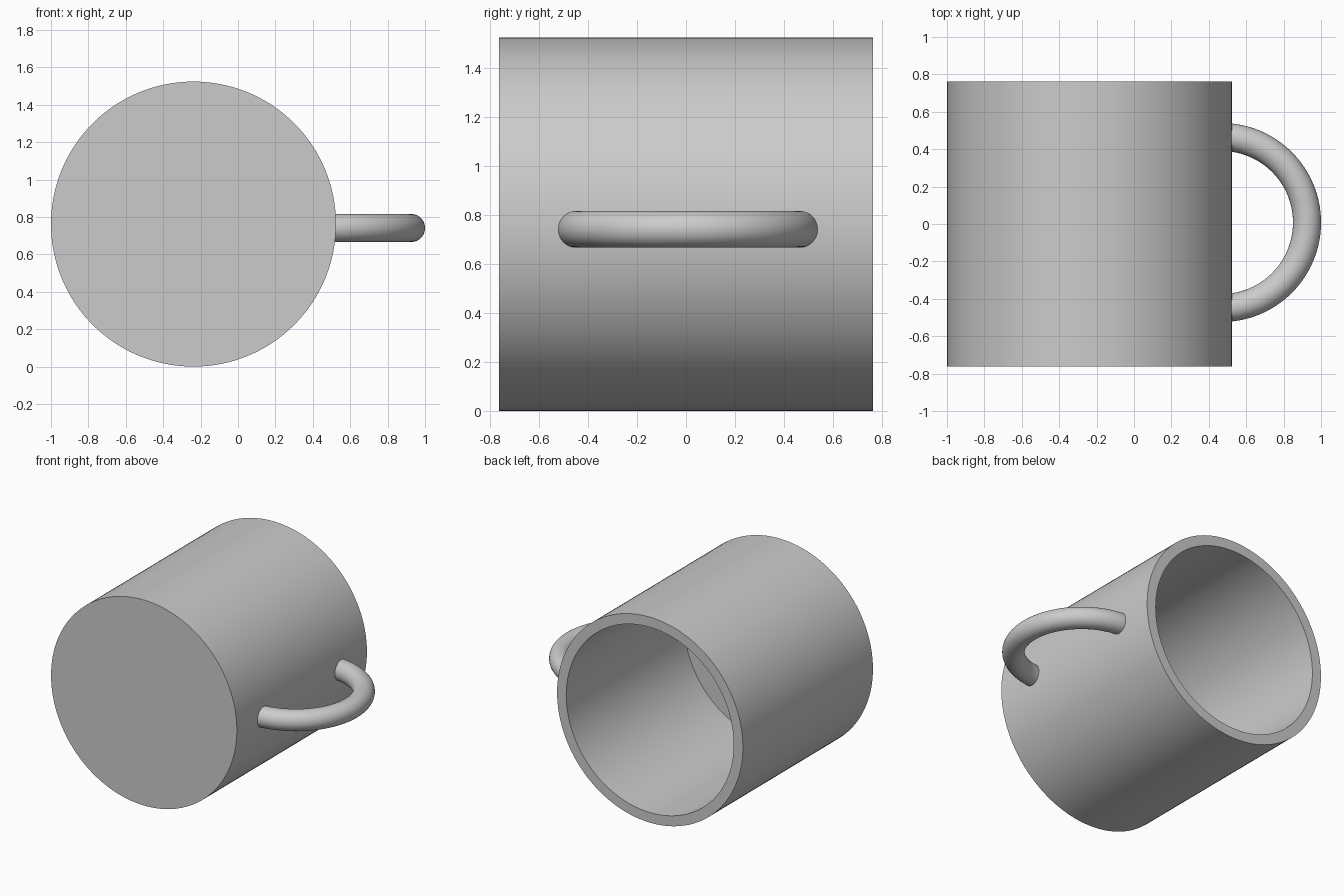
import bpy, bmesh, math
from mathutils import Matrix, Vector

cube = bpy.data.objects.get("Cube")
if cube:
    bpy.data.objects.remove(cube, do_unlink=True)

grey = bpy.data.materials.new("plain_grey")
grey.use_nodes = True
colour = (0.6, 0.6, 0.6, 1)
grey.diffuse_color = colour
grey.node_tree.nodes["Principled BSDF"].inputs["Base Color"].default_value = colour


def finish(name, bm):
    """Clean the mesh, make the object and shade it smooth with sharp edges."""
    bmesh.ops.remove_doubles(bm, verts=bm.verts, dist=0.0001)
    bmesh.ops.recalc_face_normals(bm, faces=bm.faces)
    mesh = bpy.data.meshes.new(name)
    bm.to_mesh(mesh)
    bm.free()
    mesh.materials.append(grey)
    obj = bpy.data.objects.new(name, mesh)
    bpy.context.collection.objects.link(obj)
    bpy.ops.object.select_all(action="DESELECT")
    obj.select_set(True)
    bpy.context.view_layer.objects.active = obj
    bpy.ops.object.shade_smooth_by_angle(angle=math.radians(30))


# Cup body: a walled profile turned about the y axis, open towards the back
radius, wall, floor = 0.762, 0.075, 0.14
centre = Vector((-0.238, 0, radius))
inner = radius - wall
profile = [(0, -radius), (radius, -radius), (radius, radius),
           (inner, radius), (inner, floor - radius), (0, floor - radius)]
bm = bmesh.new()
verts = [bm.verts.new(centre + Vector((r, y, 0))) for r, y in profile]
edges = [bm.edges.new(pair) for pair in zip(verts, verts[1:])]
bmesh.ops.spin(bm, geom=verts + edges, cent=centre, axis=(0, 1, 0),
               angle=math.tau, steps=128)
finish("cup_body", bm)

# Handle: a round section swept through half a ring, its ends inside the wall
ring, tube = 0.457, 0.075
hub = Vector((0.468, 0.008, 0.741))
bm = bmesh.new()
start = Matrix.Translation(hub - Vector((0, ring, 0))) @ Matrix.Rotation(math.pi / 2, 4, "Y")
bmesh.ops.create_circle(bm, segments=48, radius=tube, matrix=start)
bmesh.ops.spin(bm, geom=bm.verts[:] + bm.edges[:], cent=hub, axis=(0, 0, 1),
               angle=math.pi, steps=64)
bmesh.ops.holes_fill(bm, edges=[e for e in bm.edges if e.is_boundary], sides=0)
finish("handle", bm)
